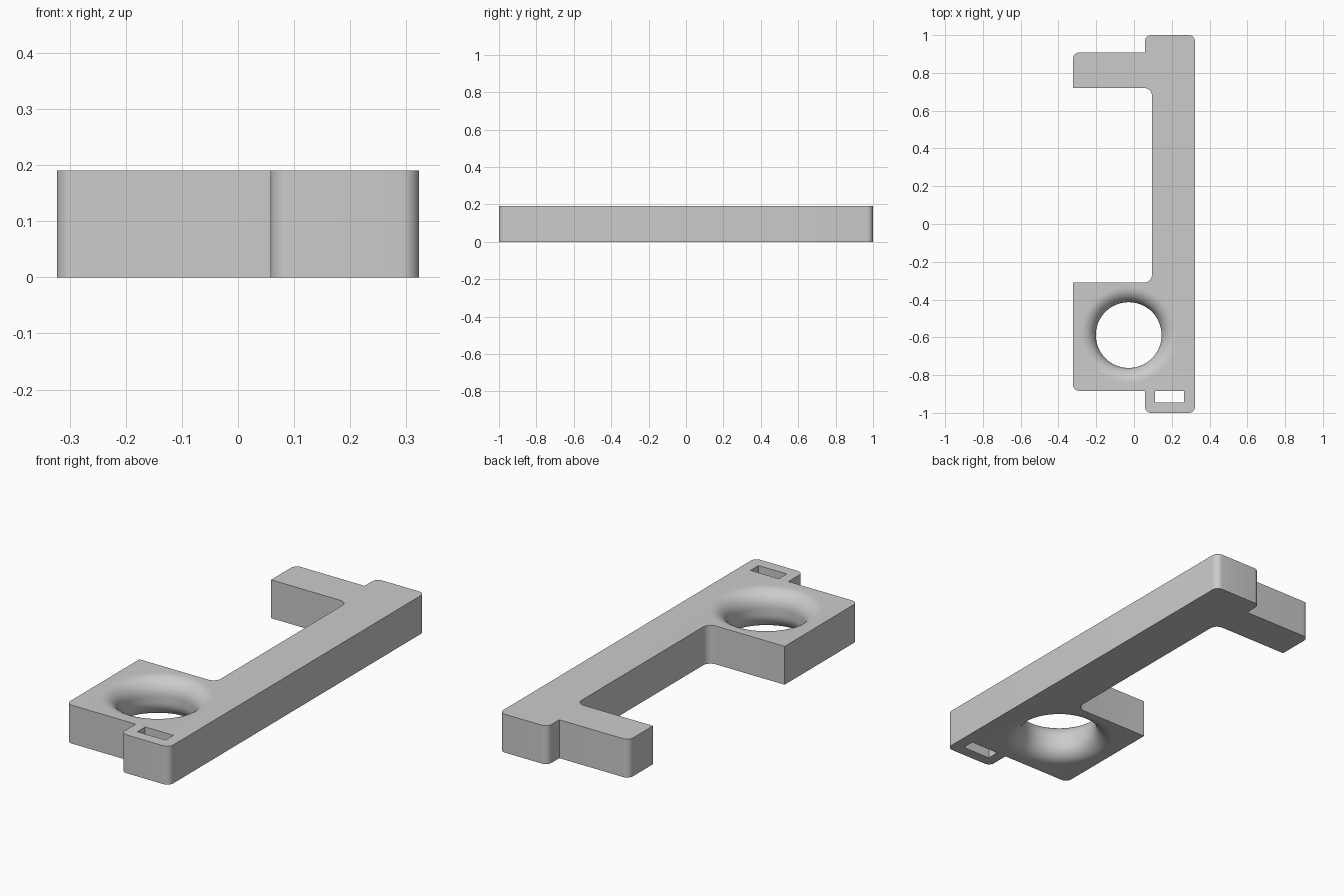
import bpy, bmesh
from math import sin, cos, pi
from mathutils import Vector, Matrix

cube = bpy.data.objects.get("Cube")
if cube:
    bpy.data.objects.remove(cube, do_unlink=True)

HEIGHT = 0.19
HOLE = Vector((-0.028, -0.588, 0))
HOLE_RADIUS = 0.174
LIP = 0.08

grey = bpy.data.materials.new("plain grey")
grey.use_nodes = True
colour = (0.6, 0.6, 0.6, 1)
grey.diffuse_color = colour
grey.node_tree.nodes["Principled BSDF"].inputs["Base Color"].default_value = colour


def make_object(name, bm):
    bmesh.ops.recalc_face_normals(bm, faces=bm.faces)
    mesh = bpy.data.meshes.new(name)
    bm.to_mesh(mesh)
    bm.free()
    mesh.materials.append(grey)
    obj = bpy.data.objects.new(name, mesh)
    bpy.context.collection.objects.link(obj)
    return obj


def rounded_outline(corners, steps=8):
    """Replace each corner (x, y, radius) of a right-angled outline by an arc."""
    points = []
    for i, (x, y, r) in enumerate(corners):
        here = Vector((x, y, 0))
        if r == 0:
            points.append(here)
            continue
        before = (Vector((*corners[i - 1][:2], 0)) - here).normalized()
        after = (Vector((*corners[(i + 1) % len(corners)][:2], 0)) - here).normalized()
        for k in range(steps + 1):
            a = pi / 2 * k / steps
            points.append(here + r * (before * (1 - sin(a)) + after * (1 - cos(a))))
    return points


def extrude_outline(name, points, bottom, top):
    bm = bmesh.new()
    face = bm.faces.new([bm.verts.new(p + Vector((0, 0, bottom))) for p in points])
    side = bmesh.ops.extrude_face_region(bm, geom=[face])
    moved = [v for v in side["geom"] if isinstance(v, bmesh.types.BMVert)]
    bmesh.ops.translate(bm, verts=moved, vec=(0, 0, top - bottom))
    return make_object(name, bm)


# Handle body: long bar with a hook arm, a finger block and a strap tab
R = 0.032
outline = [(0.323, -1, R), (0.323, 1, R), (0.058, 1, R), (0.058, 0.908, 0),
           (-0.323, 0.908, R), (-0.323, 0.72, 0), (0.095, 0.72, 0.04),
           (0.095, -0.31, 0.04), (-0.323, -0.31, 0), (-0.323, -0.883, R),
           (0.058, -0.883, 0), (0.058, -1, R)]
body = extrude_outline("handle_body", rounded_outline(outline), 0, HEIGHT)

# Finger hole cutter: a straight bore flaring into a rounded lip at both ends
arc = [(HOLE_RADIUS + LIP * (1 - cos(a)), HEIGHT - LIP + LIP * sin(a))
       for a in (pi / 2 * k / 12 for k in range(13))]
profile = [(r, HEIGHT - z) for r, z in reversed(arc)] + arc
rim = profile[-1][0]
profile = [(0, -0.05), (rim, -0.05)] + profile + [(rim, HEIGHT + 0.05), (0, HEIGHT + 0.05)]
bm = bmesh.new()
verts = [bm.verts.new((r, 0, z)) for r, z in profile]
edges = [bm.edges.new(pair) for pair in zip(verts, verts[1:])]
bmesh.ops.spin(bm, geom=verts + edges, axis=(0, 0, 1), cent=(0, 0, 0),
               angle=2 * pi, steps=96, use_duplicate=False)
bmesh.ops.remove_doubles(bm, verts=bm.verts, dist=0.0001)
bmesh.ops.transform(bm, matrix=Matrix.Translation(HOLE), verts=bm.verts)
hole_cutter = make_object("finger_hole_cutter", bm)

# Strap slot cutter
slot = [(0.11, -0.945, 0), (0.265, -0.945, 0), (0.265, -0.883, 0), (0.11, -0.883, 0)]
slot_cutter = extrude_outline("strap_slot_cutter", rounded_outline(slot), -0.05, HEIGHT + 0.05)

# Cut the openings, then drop the cutters
bpy.context.view_layer.objects.active = body
body.select_set(True)
for cutter in (hole_cutter, slot_cutter):
    cutter.hide_render = True
    mod = body.modifiers.new("cut", "BOOLEAN")
    mod.operation = "DIFFERENCE"
    mod.solver = "EXACT"
    mod.object = cutter
    bpy.ops.object.modifier_apply(modifier=mod.name)
    bpy.data.objects.remove(cutter, do_unlink=True)
bpy.ops.object.shade_smooth_by_angle(angle=pi / 6)
